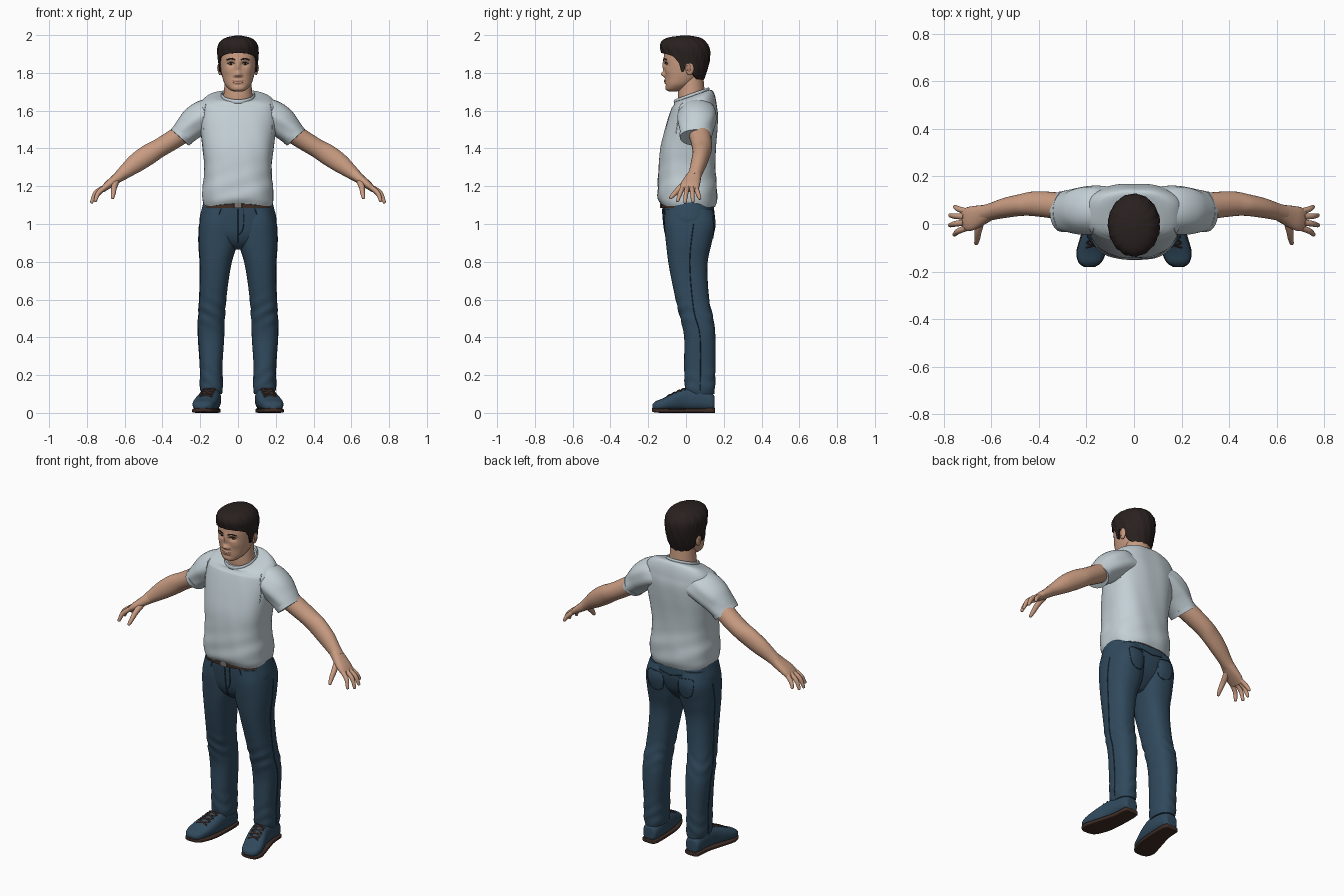
import bpy, bmesh
from math import sin, cos, pi, copysign, exp, atan2
from mathutils import Vector, Matrix
from mathutils.bvhtree import BVHTree

if "Cube" in bpy.data.objects:
    bpy.data.objects.remove(bpy.data.objects["Cube"])


def material(name, rgb):
    mat = bpy.data.materials.new(name)
    mat.use_nodes = True
    mat.diffuse_color = (*rgb, 1)
    shader = next(n for n in mat.node_tree.nodes if n.type == 'BSDF_PRINCIPLED')
    shader.inputs["Base Color"].default_value = (*rgb, 1)
    shader.inputs["Roughness"].default_value = .8
    return mat


SHIRT = material("pale grey cotton", (.55, .63, .67))
SKIN = material("skin", (.58, .33, .22))
DENIM = material("navy denim", (.03, .068, .11))
SEAM = material("dark denim seam", (.018, .04, .065))
HAIR = material("dark hair", (.022, .015, .014))
LEATHER = material("brown leather", (.05, .026, .019))
LIPS = material("lips", (.42, .2, .14))
WHITE = material("eye white", (.6, .55, .5))
METAL = material("buckle metal", (.2, .18, .16))
X, Y, Z = Vector((1, 0, 0)), Vector((0, 1, 0)), Vector((0, 0, 1))


def finish(name, bm, mat, mirror):
    bmesh.ops.recalc_face_normals(bm, faces=bm.faces)
    mesh = bpy.data.meshes.new(name)
    bm.to_mesh(mesh)
    bm.free()
    mesh.materials.append(mat)
    mesh.shade_smooth()
    mesh.set_sharp_from_angle(angle=.9)
    ob = bpy.data.objects.new(name, mesh)
    bpy.context.collection.objects.link(ob)
    if mirror:
        ob.modifiers.new("Mirror", 'MIRROR').use_mirror_merge = False
    return ob


def skin_rings(name, rings, mat, mirror=False, closed=False, warp=None):
    """Join rings of points into one surface."""
    bm = bmesh.new()
    loops = [[bm.verts.new(warp(p) if warp else p) for p in ring] for ring in rings]
    pairs = list(zip(loops, loops[1:])) + ([(loops[-1], loops[0])] if closed else [])
    for a, b in pairs:
        for i in range(len(a)):
            j = (i + 1) % len(a)
            bm.faces.new((a[i], a[j], b[j], b[i]))
    if not closed:
        bm.faces.new(loops[0])
        bm.faces.new(loops[-1])
    return finish(name, bm, mat, mirror)


def spline(rows, steps):
    """Catmull-Rom through rows of any width."""
    out = []
    for i in range(len(rows) - 1):
        a, b, c, d = (rows[max(0, min(len(rows) - 1, i + k))] for k in (-1, 0, 1, 2))
        for s in range(steps):
            t = s / steps
            out.append([q + t / 2 * (r - p + t * (2*p - 5*q + 4*r - w + t * (3*q - p - 3*r + w)))
                        for p, q, r, w in zip(a, b, c, d)])
    return out + [list(rows[-1])]


def oval(n, power):
    for i in range(n):
        c, s = cos(2 * pi * i / n), sin(2 * pi * i / n)
        yield copysign(abs(c) ** (2 / power), c), copysign(abs(s) ** (2 / power), s)


def loft(name, rows, mat, along='z', power=2.4, steps=5, sides=40, **opts):
    """Rows: position, low and high x, low and high of the other axis."""
    rings = []
    for pos, a0, a1, b0, b1 in spline(rows, steps):
        flat = [((a0+a1)/2 + (a1-a0)/2*c, (b0+b1)/2 + (b1-b0)/2*s) for c, s in oval(sides, power)]
        rings.append([Vector((a, b, pos) if along == 'z' else (a, pos, b)) for a, b in flat])
    return skin_rings(name, rings, mat, **opts)


def both(rows):
    return [(z, -r, r, a, b) for z, r, a, b in rows]


def tube(name, rows, mat, ref=Y, steps=5, sides=20, tip=False, closed=False, power=2, **opts):
    """Rows: x, y, z, radius across ref, radius along ref."""
    pts = rows if closed else spline(rows, steps)
    rings = []
    for i, row in enumerate(pts):
        after = pts[(i + 1) % len(pts)] if closed else pts[min(i + 1, len(pts) - 1)]
        before = pts[i - 1] if closed else pts[max(i - 1, 0)]
        d = (Vector(after[:3]) - Vector(before[:3])).normalized()
        v = (ref - d * ref.dot(d)).normalized()
        u = d.cross(v)
        ring = [u * row[3] * c + v * row[4] * s for c, s in oval(sides, power)]
        rings.append([Vector(row[:3]) + q for q in ring])
    if tip:
        for k in (.4, .7, .9, .99):
            rings.append([Vector(row[:3]) + d * row[3] * k + q * (1 - k * k) ** .5 for q in ring])
    return skin_rings(name, rings, mat, closed=closed, **opts)


def ball(name, centre, size, mat, mirror=False):
    bm = bmesh.new()
    place = Matrix.Translation(centre) @ Matrix.Diagonal((*size, 1))
    bmesh.ops.create_uvsphere(bm, u_segments=20, v_segments=12, radius=1, matrix=place)
    return finish(name, bm, mat, mirror)


def surface(ob):
    return BVHTree.FromPolygons([v.co for v in ob.data.vertices], [p.vertices for p in ob.data.polygons])


def drop(tree, point, ray):
    return tree.ray_cast(Vector(point) - ray * 3, ray)[0] or Vector(point)


def trace(name, points, tree, ray, width, mat, mirror=True, depth=.003):
    """A thin strip laid over a surface."""
    rows = [(*drop(tree, p, ray), width, depth) for p in spline(points, 6)]
    return tube(name, rows, mat, ref=ray, steps=1, sides=8, mirror=mirror)


def bell(v, mid, spread):
    return exp(-((v - mid) / spread) ** 2)


# Head, with sculpted face
BUMPS = [(0, 1.835, .011, .03, .012), (0, 1.793, .014, .013, .022), (.015, 1.787, .008, .008, .009),
         (.037, 1.846, .019, .011, -.012), (.037, 1.869, .026, .008, .004), (.055, 1.81, .02, .02, .004),
         (0, 1.762, .022, .006, .006), (0, 1.749, .02, .006, .006), (0, 1.737, .022, .006, -.003)]


def face(p):
    if p.y < 0:
        for x, z, sx, sz, out in BUMPS:
            p.y -= out * bell(abs(p.x), x, sx) * bell(p.z, z, sz) * min(1, -p.y / .05)
    return p


head = loft("head", both([(1.702, .025, -.09, -.05), (1.712, .045, -.107, -.01), (1.737, .068, -.109, .03),
                          (1.77, .081, -.11, .07), (1.81, .09, -.112, .095), (1.86, .095, -.117, .11),
                          (1.91, .095, -.114, .114), (1.95, .08, -.095, .095), (1.98, .04, -.04, .05)]),
            SKIN, sides=110, steps=9, power=2.3, warp=face)
loft("neck", both([(1.6, .09, -.03, .11), (1.66, .079, -.042, .102), (1.72, .073, -.04, .097),
                   (1.8, .07, -.03, .09)]), SKIN, power=2)
skull = surface(head)
ball("ears", (.096, .02, 1.822), (.011, .022, .034), SKIN, True)
ball("ear_hollows", (.104, .016, 1.826), (.006, .012, .02), LIPS, True)
eye = drop(skull, (.037, 0, 1.847), Y)
ball("eyes", eye + Y * .004, (.015, .008, .006), WHITE, True)
ball("irises", eye - Y * .003, (.006, .003, .0055), HAIR, True)
trace("upper_lids", [(.02, 0, 1.85), (.036, 0, 1.856), (.054, 0, 1.849)], skull, Y, .0022, HAIR)
trace("eyebrows", [(.015, 0, 1.868), (.035, 0, 1.875), (.06, 0, 1.868)], skull, Y, .004, HAIR)
trace("mouth", [(-.026, 0, 1.755), (0, 0, 1.756), (.026, 0, 1.755)], skull, Y, .005, LIPS, False)


# Hair: a cap whose lower edge follows the hairline
def lookup(rows, v):
    for a, b in zip(rows, rows[1:]):
        if v <= b[0]:
            t = max(0, (v - a[0]) / (b[0] - a[0]))
            return [p + t * (q - p) for p, q in zip(a, b)]
    return rows[-1]


HAIRLINE = [(-1, 1.905), (-.8, 1.9), (-.5, 1.885), (-.3, 1.85), (-.2, 1.805), (-.08, 1.805), (0, 1.85),
            (.25, 1.85), (.4, 1.79), (.65, 1.765), (1, 1.76)]
VOLUME = spline([(1.75, .078, -.1, .088), (1.8, .099, -.115, .108), (1.85, .104, -.122, .122),
                 (1.9, .109, -.129, .127), (1.94, .107, -.137, .122), (1.97, .09, -.126, .1),
                 (1.988, .06, -.09, .07), (1.998, .012, -.02, .015)], 6)
rings = []
for k in range(-1, 25):
    ring = []
    for i in range(120):
        a = 2 * pi * i / 120
        low = lookup(HAIRLINE, sin(a))[1]
        z = low + (1.998 - low) * sin(max(k, 0) / 24 * pi / 2)
        _, r, front, back = lookup(VOLUME, z)
        grow = .88 if k < 0 else 1 + .012 * sin(15 * a + 45 * z) + .006 * sin(31 * a - 60 * z)
        ring.append(Vector((r * cos(a) * grow, (front + back) / 2 + (back - front) / 2 * sin(a) * grow, z)))
    rings.append(ring)
skin_rings("hair", rings, HAIR)


# Shirt, with folds, a dipped hem and a neckline lower in front
def drape(p):
    lower = max(0, min(1, (1.36 - p.z) / .15))
    grow = 1 + .011 * lower * sin(62 * p.z + 22 * p.x * copysign(1, p.y)) + .006 * sin(9 * atan2(p.y, p.x) + 14 * p.z)
    p.x, p.y = p.x * grow, p.y * grow
    if p.z < 1.2:
        p.z -= (1.2 - p.z) * .2 * min(1, (p.x / .17) ** 2 + max(0, p.y / .15))
    p.z += max(0, min(.35, (p.z - 1.62) * 7)) * (p.y - .03)
    return p


shirt = loft("shirt_body", both([(1.108, .176, -.135, .153), (1.14, .188, -.149, .164), (1.2, .185, -.15, .163),
                                 (1.3, .178, -.145, .155), (1.4, .188, -.136, .158), (1.5, .2, -.112, .166),
                                 (1.58, .207, -.088, .169), (1.63, .203, -.07, .161), (1.66, .175, -.062, .148),
                                 (1.675, .13, -.06, .13), (1.678, .08, -.056, .112)]),
             SHIRT, power=2.6, sides=72, steps=6, warp=drape)
collar = [(.085 * cos(a), .03 + .09 * sin(a), 1.68 + .032 * sin(a), .005, .011)
          for a in [2 * pi * i / 48 for i in range(48)]]
tube("shirt_collar", collar, SHIRT, ref=Z, closed=True, sides=12)
tube("sleeves", [(.11, .06, 1.578, .08, .095), (.165, .06, 1.575, .086, .102), (.22, .057, 1.545, .084, .1),
                 (.265, .054, 1.503, .073, .09), (.305, .052, 1.46, .062, .082)], SHIRT, sides=36, mirror=True,
     warp=lambda p: p + Y * .003 * sin(70 * p.z + 40 * p.x))
tube("sleeve_cuffs", [(.291, .0525, 1.475, .067, .087), (.307, .052, 1.457, .064, .085)], SHIRT,
     sides=36, mirror=True)
torso = surface(shirt)
for name, ray in (("front_armhole_seams", Y), ("back_armhole_seams", -Y)):
    trace(name, [(.17, 0, 1.64), (.183, 0, 1.56), (.18, 0, 1.48)], torso, ray, .002, SHIRT)

# Arms and hands
tube("arms", [(.25, .062, 1.51, .055, .06), (.335, .078, 1.452, .052, .056), (.42, .085, 1.4, .05, .052),
              (.475, .08, 1.367, .054, .046), (.54, .068, 1.322, .05, .042), (.6, .052, 1.275, .037, .036),
              (.635, .043, 1.247, .029, .036)], SKIN, sides=28, mirror=True)
tube("palms", [(.61, .048, 1.267, .031, .034), (.65, .035, 1.235, .026, .044), (.69, .022, 1.205, .021, .051),
               (.718, .017, 1.18, .014, .046)], SKIN, mirror=True, power=2.4)
FINGERS = {"little": (.705, .053, .753, .072, 1.137), "ring": (.715, .031, .773, .036, 1.122),
           "middle": (.716, .006, .774, -.005, 1.117), "index": (.707, -.017, .755, -.044, 1.125)}
for finger, (x, y, tx, ty, tz) in FINGERS.items():
    tube(finger + "_fingers", [(x, y, 1.192, .013, .013), ((x + tx) / 2 + .009, (y + ty) / 2, 1.163, .0125, .012),
                               (tx, ty, tz, .009, .009)], SKIN, sides=14, tip=True, mirror=True)
tube("thumbs", [(.645, .015, 1.228, .018, .018), (.656, -.03, 1.192, .016, .015), (.66, -.062, 1.16, .013, .012),
                (.664, -.08, 1.14, .009, .009)], SKIN, ref=X, tip=True, mirror=True)


# Jeans, creased at the knee and ankle
def crease(p):
    a = atan2(p.y - .07, p.x - .14)
    grow = 1 + .025 * sin(85 * p.z + 3 * sin(a * 2)) * (bell(p.z, .53, .07) + bell(p.z, .18, .07))
    return Vector((.14 + (p.x - .14) * grow, .07 + (p.y - .07) * grow, p.z))


legs = loft("jeans_legs", [(.1, .085, .192, .0, .15), (.14, .08, .2, -.006, .154), (.25, .082, .2, -.01, .156),
                           (.4, .073, .21, -.01, .156), (.5, .07, .21, -.03, .145), (.58, .064, .205, -.05, .126),
                           (.7, .05, .2, -.076, .115), (.8, .032, .201, -.094, .115), (.9, .004, .208, -.106, .136),
                           (1, .0, .204, -.115, .157), (1.08, .005, .185, -.11, .14)],
            DENIM, steps=10, sides=48, mirror=True, warp=crease)
seat = loft("jeans_hips", both([(.865, .03, -.05, .06), (.9, .11, -.088, .095), (.95, .185, -.11, .13),
                                (1.02, .203, -.12, .149), (1.08, .192, -.124, .149), (1.13, .178, -.124, .142)]),
            DENIM, sides=56)
loft("belt", both([(1.086, .186, -.132, .149), (1.1, .183, -.132, .148), (1.125, .174, -.13, .14)]),
     LEATHER, sides=56)
loft("belt_buckle", both([(1.086, .02, -.138, -.125), (1.112, .02, -.138, -.125)]), METAL, power=8, steps=1)
hips, thigh = surface(seat), surface(legs)
trace("front_pockets", [(.09, 0, 1.082), (.105, 0, 1.045), (.15, 0, 1.025), (.175, 0, 1.022)], hips, Y, .002, SEAM)
trace("fly_seam", [(.03, 0, 1.08), (.03, 0, 1), (.02, 0, .96), (.0, 0, .94)], hips, Y, .002, SEAM, False)
trace("centre_seam", [(0, 0, 1.08), (0, 0, 1), (0, 0, .9)], hips, Y, .002, SEAM, False)
trace("yoke_seam", [(.0, 0, 1.04), (.08, 0, 1.055), (.17, 0, 1.07)], hips, -Y, .002, SEAM)
trace("back_pockets", [(.05, 0, 1.035), (.053, 0, .95), (.095, 0, .925), (.14, 0, .955), (.145, 0, 1.04),
                       (.05, 0, 1.035)], thigh, -Y, .002, SEAM)
trace("side_seams", [(0, .04, 1.0), (0, .02, .8), (0, .04, .55), (0, .075, .4), (0, .075, .12)],
      thigh, -X, .002, SEAM)

# Shoes
uppers = loft("shoe_uppers", [(.152, .125, .158, .03, .07), (.143, .1, .182, .012, .1), (.08, .09, .192, .012, .128),
                              (0, .093, .203, .012, .13), (-.06, .102, .224, .012, .108),
                              (-.12, .12, .24, .012, .078), (-.16, .138, .233, .012, .062),
                              (-.178, .165, .21, .02, .045)], DENIM, along='y', power=2.5, mirror=True)
loft("shoe_soles", [(.154, .118, .165, .0, .024), (.143, .096, .186, .0, .026), (.06, .092, .194, .0, .024),
                    (-.06, .1, .228, .0, .022), (-.12, .117, .243, .0, .024), (-.163, .138, .233, .002, .025),
                    (-.181, .165, .21, .008, .025)], LEATHER, along='y', power=5, mirror=True)
shoe = surface(uppers)
for i in range(4):
    y = -.015 - .025 * i
    mid = .15 - y * .22
    for side in (-1, 1):
        trace("shoe_laces", [(mid - .032 * side, y - .01, 0), (mid, y, 0), (mid + .032 * side, y + .01, 0)],
              shoe, -Z, .004, LEATHER, depth=.005)
